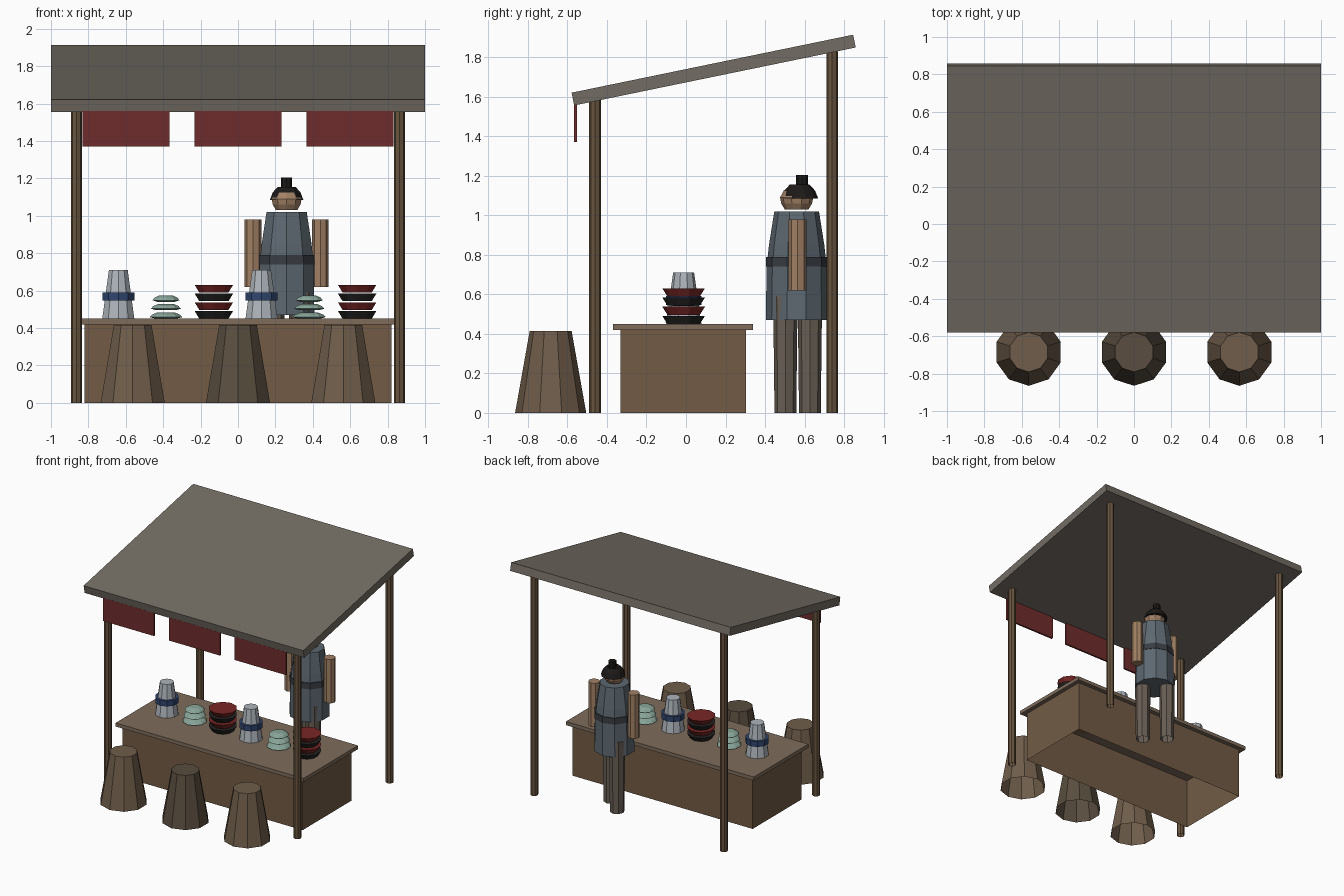
import bpy, bmesh
from math import sin, cos, tau

if "Cube" in bpy.data.objects:
    bpy.data.objects.remove(bpy.data.objects["Cube"])

COLOURS = {
    "wood": (0.17, 0.105, 0.06), "stool_wood": (0.16, 0.11, 0.07),
    "dark_wood": (0.10, 0.075, 0.05), "post_wood": (0.14, 0.09, 0.05),
    "board": (0.21, 0.15, 0.105), "roof": (0.17, 0.15, 0.125),
    "red_cloth": (0.16, 0.025, 0.025), "red": (0.19, 0.02, 0.018),
    "black": (0.018, 0.017, 0.016), "porcelain": (0.42, 0.46, 0.50),
    "blue": (0.03, 0.06, 0.16), "celadon": (0.25, 0.38, 0.32),
    "robe": (0.11, 0.14, 0.165), "belt": (0.04, 0.045, 0.055),
    "trousers": (0.14, 0.115, 0.09), "skin": (0.36, 0.22, 0.13),
    "hair": (0.012, 0.010, 0.009),
}
mats = {}
for key, rgb in COLOURS.items():
    mats[key] = bpy.data.materials.new(key)
    mats[key].diffuse_color = (*rgb, 1)


def finish(name, bm, mat, loc):
    bmesh.ops.recalc_face_normals(bm, faces=bm.faces)
    me = bpy.data.meshes.new(name)
    bm.to_mesh(me)
    bm.free()
    me.materials.append(mats[mat])
    ob = bpy.data.objects.new(name, me)
    ob.location = loc
    bpy.context.collection.objects.link(ob)
    return ob


def box(name, size, loc, mat, open_bottom=False):
    bm = bmesh.new()
    bmesh.ops.create_cube(bm, size=1)
    bmesh.ops.scale(bm, vec=size, verts=bm.verts)
    if open_bottom:
        low = [f for f in bm.faces if f.calc_center_median().z < -size[2] * 0.49]
        bmesh.ops.delete(bm, geom=low, context='FACES_ONLY')
    return finish(name, bm, mat, loc)


def lathe(name, profile, x, y, mat, sides=10, open_bottom=False):
    """Faceted turned form from (radius, z) points listed bottom to top."""
    bm = bmesh.new()
    rings = [[bm.verts.new((r * sin(tau * i / sides), r * cos(tau * i / sides), z))
              for i in range(sides)] for r, z in profile]
    for a, b in zip(rings, rings[1:]):
        for i in range(sides):
            j = (i + 1) % sides
            bm.faces.new((a[i], a[j], b[j], b[i]))
    bm.faces.new(rings[-1])
    if not open_bottom:
        bm.faces.new(rings[0][::-1])
    return finish(name, bm, mat, (x, y, 0))


# Sloping roof
roof = box("roof", (2, 1.455, 0.066), (0, 0.14, 1.735), "roof")
roof.rotation_euler.x = 0.203

# Posts
for side, sx in (("left", -1), ("right", 1)):
    for end, y, h in (("front", -0.46, 1.59), ("back", 0.74, 1.83)):
        lathe(f"{end}_{side}_post", [(0.03, 0), (0.03, h)], sx * 0.863, y,
              "post_wood", 8, True)

# Hanging cloth panels
for i, x in enumerate((-0.6, 0, 0.6)):
    box(f"cloth_panel_{i}", (0.465, 0.015, 0.19), (x, -0.56, 1.465), "red_cloth")

# Counter, hollow underneath
box("counter_body", (1.64, 0.635, 0.42), (0, -0.013, 0.21), "wood", True)
box("counter_top", (1.71, 0.71, 0.03), (0, -0.015, 0.435), "board")

# Stools
for i, (x, mat) in enumerate(((-0.563, "stool_wood"), (0, "dark_wood"),
                              (0.563, "stool_wood"))):
    lathe(f"stool_{i}", [(0.18, 0), (0.106, 0.415)], x, -0.685, mat, 10, True)

# Wares on the counter: vase, bowls, lacquer stack, repeated twice
Y, Z = -0.012, 0.45
for i, x0 in enumerate((-0.64, 0.126)):
    lathe(f"vase_{i}", [(0.09, Z), (0.053, 0.71)], x0, Y, "porcelain")
    lathe(f"vase_band_{i}", [(0.09, 0.547), (0.09, 0.591)], x0, Y, "blue")
    for k, r in enumerate((0.092, 0.084, 0.076)):
        z = Z + 0.045 * k
        lathe(f"bowl_{i}_{k}", [(r * 0.65, z), (r, z + 0.008), (r * 0.85, z + 0.022),
                                (r * 0.5, z + 0.034)], x0 + 0.255, Y, "celadon")
    for k in range(4):
        z = Z + 0.0465 * k
        lathe(f"dish_{i}_{k}", [(0.082, z), (0.108, z + 0.041)], x0 + 0.511, Y,
              "red" if k % 2 else "black")

# Stallholder
PX, PY = 0.26, 0.565
for side, s in (("left", -1), ("right", 1)):
    lathe(f"{side}_leg", [(0.055, 0), (0.062, 0.59)], PX + s * 0.072, PY - s * 0.062,
          "trousers", 8, True)
    lathe(f"{side}_arm", [(0.045, 0.62), (0.045, 0.98)], PX + s * 0.18, PY, "skin", 8)
lathe("robe", [(0.156, 0.47), (0.152, 0.74), (0.14, 0.85), (0.113, 1.02)],
      PX, PY - 0.005, "robe")
lathe("belt", [(0.156, 0.74), (0.154, 0.79)], PX, PY - 0.005, "belt")
lathe("head", [(0.06, 1.03), (0.078, 1.06), (0.084, 1.09), (0.065, 1.125)],
      PX, PY - 0.005, "skin")
lathe("hair", [(0.094, 1.085), (0.078, 1.125), (0.05, 1.155)], PX, PY + 0.01, "hair")
lathe("hair_bun", [(0.03, 1.145), (0.03, 1.205)], PX, PY + 0.022, "hair", 8)

for m in bpy.data.materials:
    if m.users and not m.is_grease_pencil:
        m.use_nodes = True
        m.node_tree.nodes["Principled BSDF"].inputs["Base Color"].default_value = m.diffuse_color
